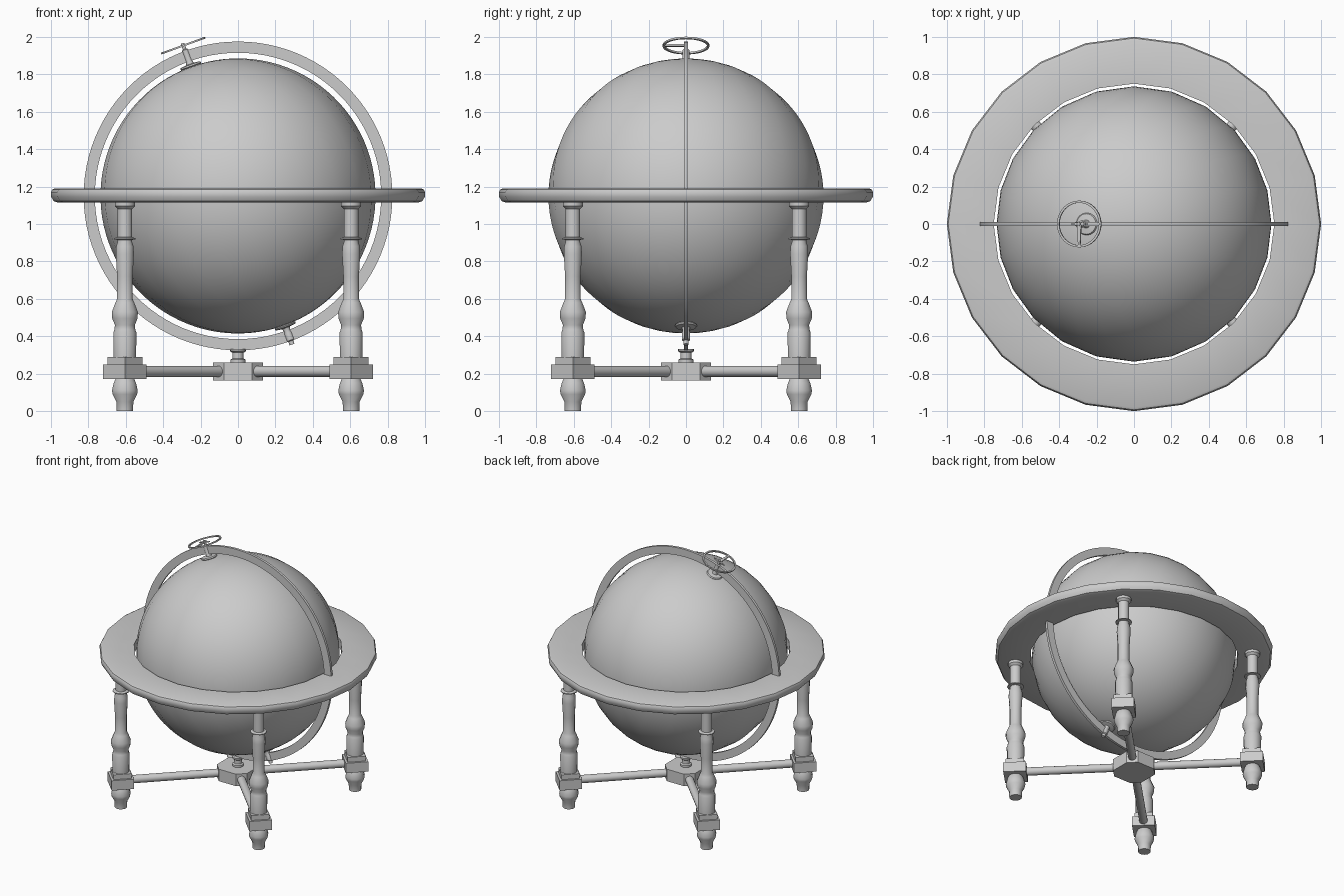
import bpy, bmesh, math
from mathutils import Matrix, Vector

if "Cube" in bpy.data.objects:
    bpy.data.objects.remove(bpy.data.objects["Cube"])

CENTER = Vector((0, 0, 1.15))
TILT = Matrix.Translation(CENTER) @ Matrix.Rotation(math.radians(-20), 4, 'Y')
LEG_R = 0.855


def finish(name, bm, mat=Matrix(), angle=36):
    bmesh.ops.remove_doubles(bm, verts=bm.verts, dist=1e-5)
    bmesh.ops.recalc_face_normals(bm, faces=bm.faces)
    me = bpy.data.meshes.new(name)
    bm.to_mesh(me)
    bm.free()
    ob = bpy.data.objects.new(name, me)
    bpy.context.collection.objects.link(ob)
    ob.matrix_world = mat
    bpy.ops.object.select_all(action='DESELECT')
    ob.select_set(True)
    bpy.context.view_layer.objects.active = ob
    bpy.ops.object.shade_smooth_by_angle(angle=math.radians(angle))
    return ob


def lathe(name, profile, n, mat=Matrix(), closed=False, angle=36):
    """Spin (radius, z) points around z; closed joins last point to first."""
    bm = bmesh.new()
    pts = profile + profile[:1] if closed else [(0, profile[0][1])] + profile + [(0, profile[-1][1])]
    vs = [bm.verts.new((r, 0, z)) for r, z in pts]
    es = [bm.edges.new(p) for p in zip(vs, vs[1:])]
    bmesh.ops.spin(bm, geom=vs + es, cent=(0, 0, 0), axis=(0, 0, 1),
                   angle=math.tau, steps=n, use_duplicate=False)
    bmesh.ops.dissolve_degenerate(bm, dist=1e-6, edges=bm.edges)
    return finish(name, bm, mat, angle)


def prism(name, pts, z0, z1, mat=Matrix()):
    bm = bmesh.new()
    f = bm.faces.new([bm.verts.new((x, y, z0)) for x, y in pts])
    ext = bmesh.ops.extrude_face_region(bm, geom=[f])
    bmesh.ops.translate(bm, vec=(0, 0, z1 - z0),
                        verts=[v for v in ext['geom'] if isinstance(v, bmesh.types.BMVert)])
    # keep the base face so the solid is closed
    if not f.is_valid or len([g for g in bm.faces]) < len(pts) + 2:
        low = [v for v in bm.verts if abs(v.co.z - z0) < 1e-6]
        bmesh.ops.contextual_create(bm, geom=low)
    return finish(name, bm, mat, 20)


def square(h):
    return [(-h, -h), (h, -h), (h, h), (-h, h)]


# globe, spun around the tilted axis
N = 48
lathe("globe", [(0.735 * math.sin(math.pi * i / N), -0.735 * math.cos(math.pi * i / N))
                for i in range(1, N)], 24, TILT)

# upright meridian ring
lathe("meridian_ring", [(0.765, -0.01), (0.825, -0.01), (0.825, 0.01), (0.765, 0.01)], 96,
      Matrix.Translation(CENTER) @ Matrix.Rotation(math.pi / 2, 4, 'X'), closed=True)

# flat horizon ring with rounded rim
lathe("horizon_ring", [(0.75, 1.115), (0.965, 1.115), (0.985, 1.122), (0.998, 1.145),
                       (1.0, 1.17), (0.993, 1.184), (0.98, 1.19), (0.75, 1.19)], 24, closed=True)

# axle fittings at both poles
fitting = [(0.05, 0.728), (0.06, 0.738), (0.055, 0.746), (0.022, 0.75), (0.018, 0.765)]
lathe("north_axle", fitting + [(0.018, 0.83), (0.01, 0.835), (0.01, 0.868)], 16, TILT)
lathe("south_axle", fitting + [(0.022, 0.78), (0.022, 0.82), (0.014, 0.825), (0.014, 0.845)], 16,
      TILT @ Matrix.Rotation(math.pi, 4, 'X'))

# dial ring with pointer above the north pole
dial = TILT @ Matrix.Translation((0, 0, 0.855))
lathe("dial_ring", [(0.113, -0.005), (0.125, -0.005), (0.125, 0.005), (0.113, 0.005)], 32,
      dial, closed=True)
prism("dial_pointer", [(-0.006, -0.116), (0.006, -0.116), (0.012, 0.012), (-0.012, 0.012)],
      -0.005, 0.005, dial)
prism("dial_crossbar", [(-0.05, 0), (0, -0.012), (0.05, 0), (0, 0.012)], -0.005, 0.005, dial)

# central hub and ring support
a, b = 0.133, 0.075
prism("hub", [(a, -b), (a, b), (b, a), (-b, a), (-a, b), (-a, -b), (-b, -a), (b, -a)], 0.165, 0.26)
lathe("ring_support", [(0.04, 0.255), (0.04, 0.275), (0.03, 0.282), (0.03, 0.312),
                       (0.042, 0.32), (0.042, 0.332)], 16)

# four turned legs with blocks and stretchers
foot = [(0.045, 0), (0.047, 0.05), (0.068, 0.09), (0.071, 0.11), (0.062, 0.15), (0.05, 0.175)]
shaft = [(0.062, 0.285), (0.064, 0.42), (0.058, 0.435), (0.055, 0.46), (0.07, 0.495), (0.072, 0.53),
         (0.052, 0.58), (0.043, 0.60), (0.043, 0.72), (0.05, 0.84), (0.048, 0.88), (0.04, 0.905),
         (0.04, 0.915), (0.06, 0.918), (0.06, 0.924), (0.04, 0.93), (0.04, 1.08), (0.055, 1.095),
         (0.055, 1.118)]
for i, side in enumerate(("back_right", "back_left", "front_left", "front_right")):
    turn = Matrix.Rotation(math.pi / 4 + i * math.pi / 2, 4, 'Z')
    place = turn @ Matrix.Translation((LEG_R, 0, 0))
    lathe(side + "_foot", foot, 12, place)
    prism(side + "_block", square(0.082), 0.172, 0.25, place)
    prism(side + "_plinth", square(0.066), 0.25, 0.288, place)
    lathe(side + "_leg", shaft, 12, place)
    lathe(side + "_stretcher", [(0.03, 0.11), (0.03, 0.78)], 16,
          turn @ Matrix.Translation((0, 0, 0.212)) @ Matrix.Rotation(math.pi / 2, 4, 'Y'))
